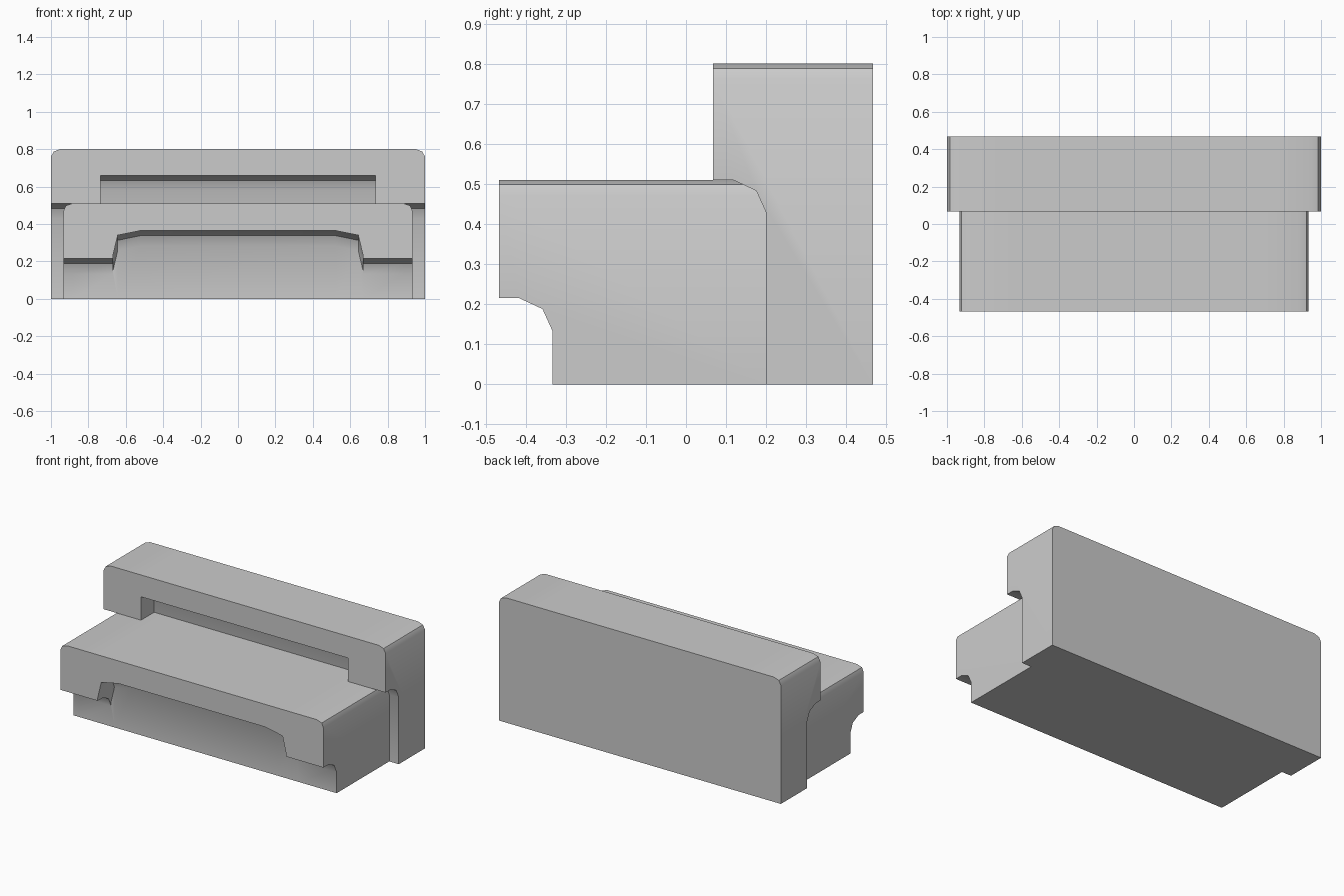
import bpy, bmesh

if "Cube" in bpy.data.objects:
    bpy.data.objects.remove(bpy.data.objects["Cube"])


def step_block(name, front, wall, back, sections):
    """Loft an overhanging side profile along x, mirrored about x = 0.
    sections: (x, top height, lip underside height) from the left end inward."""
    full = sections + [(-x, t, h) for x, t, h in reversed(sections)]
    bm = bmesh.new()
    rings = []
    for x, top, lip in full:
        # side profile: box with a lip and a faceted cove beneath it
        profile = [(wall, 0), (wall, lip - 0.082), (wall - 0.025, lip - 0.027),
                   (wall - 0.083, lip), (front, lip), (front, top),
                   (back, top), (back, 0)]
        rings.append([bm.verts.new((x, y, z)) for y, z in profile])
    for a, b in zip(rings, rings[1:]):
        n = len(a)
        for i in range(n):
            j = (i + 1) % n
            bm.faces.new((a[i], a[j], b[j], b[i]))
    bm.faces.new(rings[0])
    bm.faces.new(rings[-1])
    # collapse the repeated points where a notch wall stands vertical
    bmesh.ops.remove_doubles(bm, verts=bm.verts, dist=1e-5)
    bmesh.ops.dissolve_degenerate(bm, edges=bm.edges, dist=1e-5)
    bmesh.ops.recalc_face_normals(bm, faces=bm.faces)
    mesh = bpy.data.meshes.new(name)
    bm.to_mesh(mesh)
    bm.free()
    ob = bpy.data.objects.new(name, mesh)
    bpy.context.collection.objects.link(ob)
    bpy.ops.object.select_all(action='DESELECT')
    ob.select_set(True)
    bpy.context.view_layer.objects.active = ob
    bpy.ops.object.shade_smooth_by_angle(angle=0.7)
    return ob


# Tall rear step with a square notch in its lip
step_block("rear_step", 0.067, 0.2, 0.467, [
    (-1.0, 0.76, 0.51), (-0.985, 0.788, 0.51), (-0.95, 0.80, 0.51),
    (-0.735, 0.80, 0.51), (-0.735, 0.80, 0.66)])

# Low front step with an arched notch in its lip
step_block("front_step", -0.467, -0.333, 0.2, [
    (-0.933, 0.47, 0.215), (-0.921, 0.498, 0.215), (-0.885, 0.51, 0.215),
    (-0.668, 0.51, 0.215), (-0.668, 0.51, 0.235), (-0.643, 0.51, 0.34),
    (-0.52, 0.51, 0.365)])
